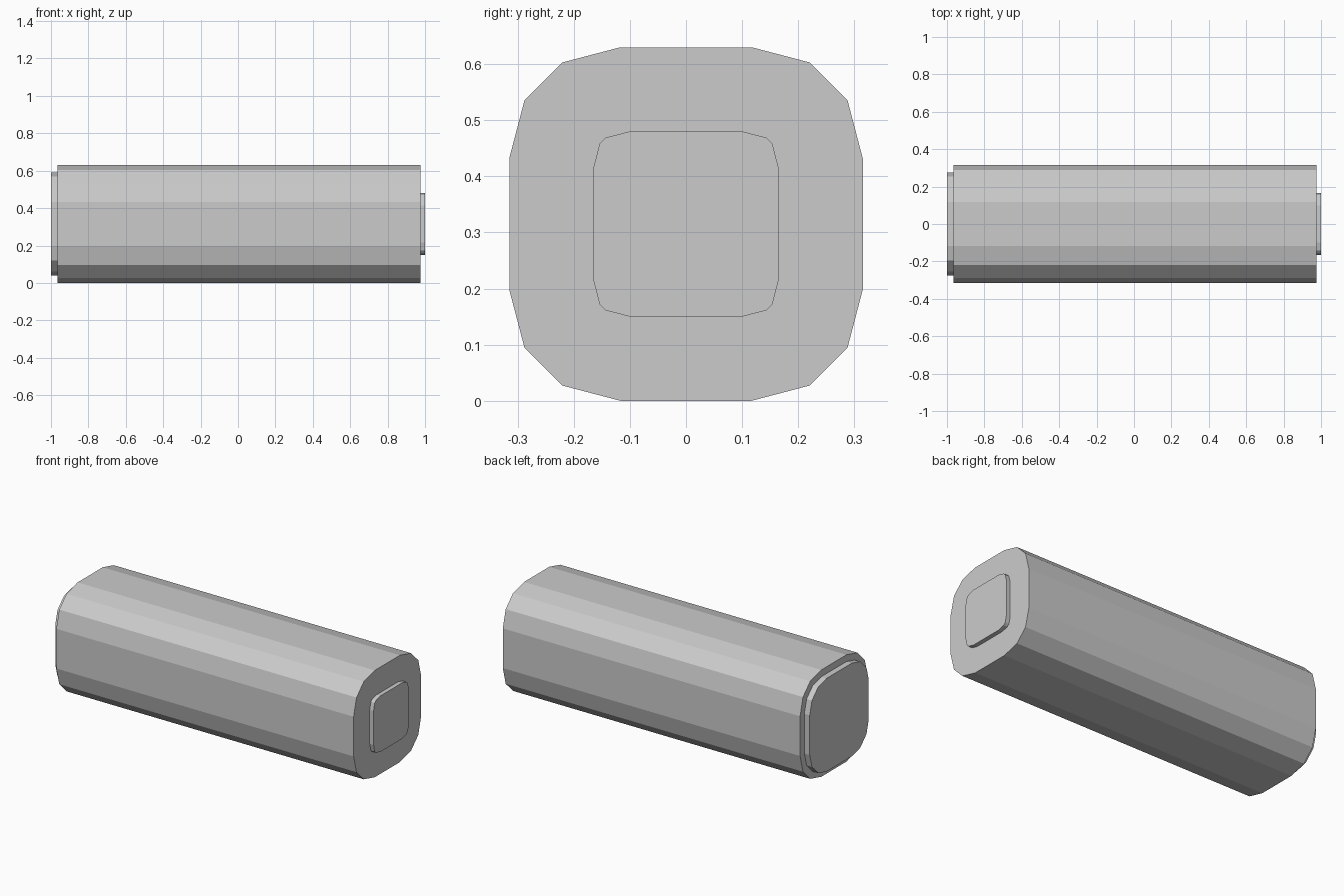
import bpy, bmesh

if "Cube" in bpy.data.objects:
    bpy.data.objects.remove(bpy.data.objects["Cube"])

CENTRE_Z = 0.315


def prism(name, corner, x0, x1):
    """Extrude a rounded-square section along x; corner lists one quadrant (y, z)."""
    section, pts = [], list(corner)
    for _ in range(4):
        section += pts
        pts = [(-z, y) for y, z in pts]
    bm = bmesh.new()
    face = bm.faces.new([bm.verts.new((x0, y, z + CENTRE_Z)) for y, z in section])
    ext = bmesh.ops.extrude_face_region(bm, geom=[face], use_keep_orig=True)
    verts = [v for v in ext["geom"] if isinstance(v, bmesh.types.BMVert)]
    bmesh.ops.translate(bm, verts=verts, vec=(x1 - x0, 0, 0))
    bmesh.ops.recalc_face_normals(bm, faces=bm.faces[:])
    mesh = bpy.data.meshes.new(name)
    bm.to_mesh(mesh)
    bm.free()
    obj = bpy.data.objects.new(name, mesh)
    bpy.context.collection.objects.link(obj)
    return obj


# Main cell body
prism("body", [(0.315, 0.117), (0.288, 0.22), (0.22, 0.288), (0.117, 0.315)], -0.965, 0.975)

# Wide end plate
prism("end_plate", [(0.275, 0.117), (0.254, 0.196), (0.196, 0.254), (0.117, 0.275)], -1.0, -0.965)

# Small end terminal
prism("end_terminal", [(0.165, 0.10), (0.154, 0.143), (0.143, 0.154), (0.10, 0.165)], 0.975, 1.0)
